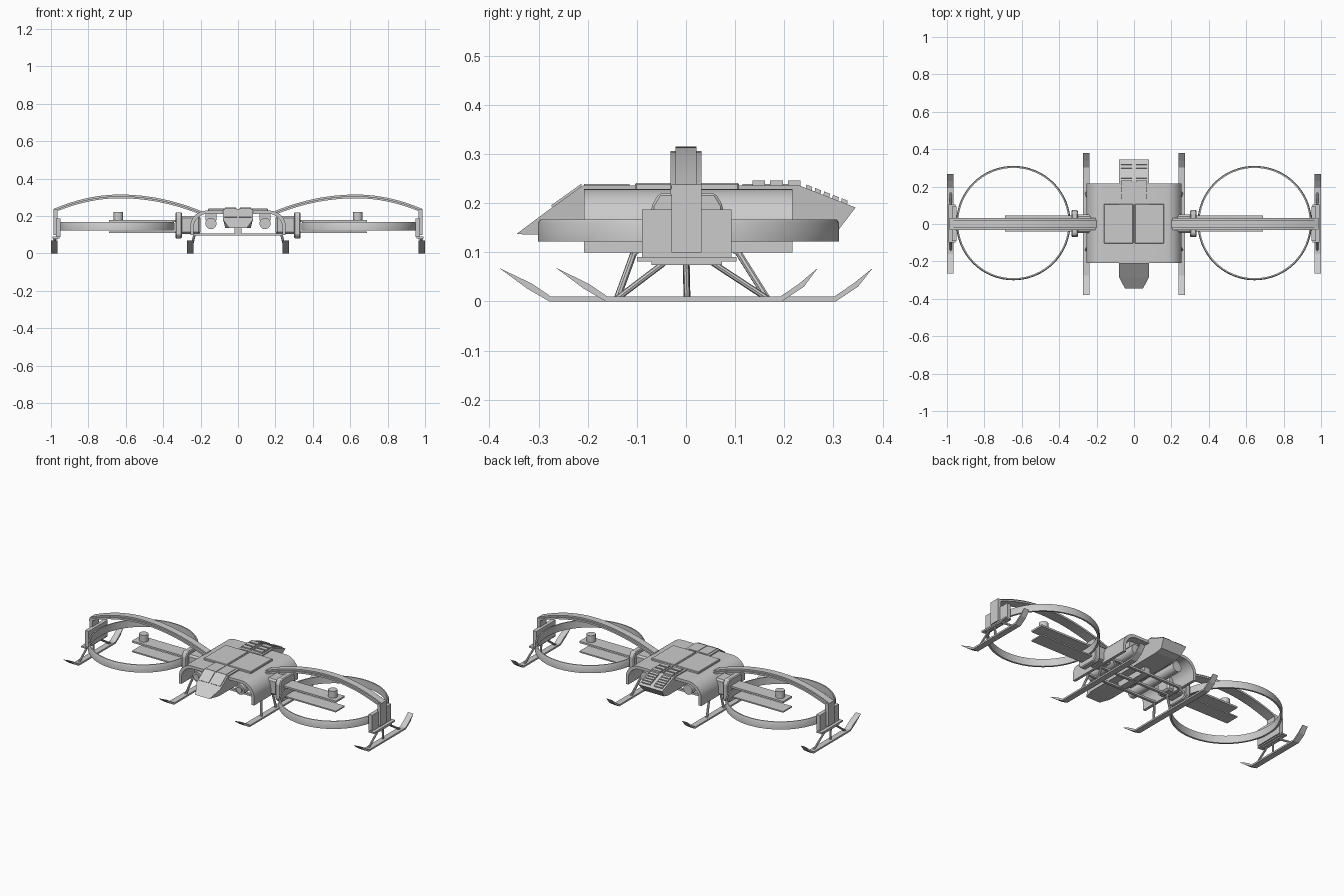
import bpy, bmesh, math
from mathutils import Vector, Matrix

if "Cube" in bpy.data.objects:
    bpy.data.objects.remove(bpy.data.objects["Cube"])


def finish(bm, name, mirror=False, bevel=0, smooth=False):
    bmesh.ops.recalc_face_normals(bm, faces=bm.faces)
    me = bpy.data.meshes.new(name)
    bm.to_mesh(me)
    bm.free()
    ob = bpy.data.objects.new(name, me)
    bpy.context.collection.objects.link(ob)
    if bevel:
        m = ob.modifiers.new("bevel", 'BEVEL')
        m.width, m.segments = bevel, 1
    if mirror:
        ob.modifiers.new("mirror", 'MIRROR').use_axis[0] = True
    if smooth:
        bpy.ops.object.select_all(action='DESELECT')
        ob.select_set(True)
        bpy.context.view_layer.objects.active = ob
        bpy.ops.object.shade_smooth_by_angle(angle=math.radians(35))
    return ob


def box(name, x, y, z, **kw):
    bm = bmesh.new()
    bmesh.ops.create_cube(bm, size=1)
    for v in bm.verts:
        v.co = [(r[0] + r[1]) / 2 + c * (r[1] - r[0]) for c, r in zip(v.co, (x, y, z))]
    return finish(bm, name, **kw)


def prism(name, pts, axis, a, b, edit=None, **kw):
    """Extrude a closed 2D profile along x (pts are y,z) or y (pts are x,z)."""
    bm = bmesh.new()
    place = (lambda p, t: (t, p[0], p[1])) if axis == 'x' else (lambda p, t: (p[0], t, p[1]))
    lo = [bm.verts.new(place(p, a)) for p in pts]
    hi = [bm.verts.new(place(p, b)) for p in pts]
    bm.faces.new(lo)
    bm.faces.new(hi[::-1])
    for i in range(len(pts)):
        j = (i + 1) % len(pts)
        bm.faces.new((lo[i], lo[j], hi[j], hi[i]))
    if edit:
        for v in bm.verts:
            edit(v.co)
    return finish(bm, name, **kw)


def rod(name, p, q, r, sides=8, **kw):
    p, q = Vector(p), Vector(q)
    d = q - p
    bm = bmesh.new()
    mat = Matrix.Translation((p + q) / 2) @ d.to_track_quat('Z', 'Y').to_matrix().to_4x4()
    bmesh.ops.create_cone(bm, cap_ends=True, segments=sides, radius1=r, radius2=r,
                          depth=d.length, matrix=mat)
    return finish(bm, name, **kw)


def lathe(name, profile, cx, cy, seg=64, **kw):
    """Spin a closed (radius, z) profile about a vertical line."""
    bm = bmesh.new()
    rings = [[bm.verts.new((cx + r * math.cos(2 * math.pi * i / seg),
                            cy + r * math.sin(2 * math.pi * i / seg), z)) for r, z in profile]
             for i in range(seg)]
    n = len(profile)
    for i in range(seg):
        u, w = rings[i], rings[(i + 1) % seg]
        for k in range(n):
            bm.faces.new((u[k], w[k], w[(k + 1) % n], u[(k + 1) % n]))
    return finish(bm, name, smooth=True, **kw)


# Body shell: thin open arch
def arch_half(hw, top, rad, n=8):
    return [(hw, 0.10)] + [(hw - rad + rad * math.cos(a), top - rad + rad * math.sin(a))
                           for a in [math.pi / 2 * i / n for i in range(n + 1)]]


def mirror_pts(half):
    return half + [(-x, z) for x, z in half[::-1]]


outer = mirror_pts(arch_half(0.255, 0.229, 0.085))
inner = mirror_pts(arch_half(0.238, 0.212, 0.075))
prism("body_shell", outer + inner[::-1], 'y', -0.208, 0.217, smooth=True)

# Roof panels
for s in (-1, 1):
    x = sorted((s * 0.004, s * 0.16))
    box("roof_panel", x, (-0.104, 0.108), (0.22, 0.241), bevel=0.003)
    x = sorted((s * 0.004, s * 0.065))
    box("front_roof_strip", x, (-0.208, -0.115), (0.22, 0.239))
    box("rear_roof_strip", x, (0.115, 0.225), (0.22, 0.239))


# Central fuselage with tapered nose
def taper(co):
    if co.y < -0.32:
        co.x *= 0.6
    if co.z < 0.15 and co.y > -0.32:
        co.x *= 0.85


prism("fuselage", [(-0.345, 0.137), (-0.285, 0.182), (-0.21, 0.236), (0.23, 0.236),
                   (0.345, 0.191), (0.31, 0.145), (0.27, 0.135), (-0.28, 0.135)],
      'x', -0.08, 0.08, edit=taper)

# Nose windows and rear louvres
for s in (-1, 1):
    x = sorted((s * 0.006, s * 0.072))
    prism("nose_window", [(-0.27, 0.19), (-0.215, 0.229), (-0.212, 0.24), (-0.275, 0.195)], 'x', *x)
    x = sorted((s * 0.012, s * 0.07))
    for i in range(3):
        y = 0.135 + 0.036 * i
        box("top_louvre", x, (y, y + 0.026), (0.23, 0.246))
    for i in range(5):
        y = 0.243 + 0.018 * i
        z = 0.236 - (y - 0.23) * 0.39
        prism("rear_louvre", [(y, z - 0.005), (y + 0.002, z + 0.007),
                              (y + 0.014, z + 0.002), (y + 0.012, z - 0.01)], 'x', *x)

# Under-body pods
rod("under_pod", (0.145, -0.19, 0.16), (0.145, 0.19, 0.16), 0.03, 20, mirror=True, smooth=True)
rod("pod_lens", (0.145, -0.198, 0.16), (0.145, -0.18, 0.16), 0.018, 16, mirror=True)
box("pod_hanger", (0.115, 0.175), (-0.17, 0.17), (0.175, 0.216), mirror=True)

# Cross beams carrying the inner skids
for y in (-0.105, 0, 0.105):
    box("cross_beam", (-0.24, 0.24), (y - 0.008, y + 0.008), (0.096, 0.108))
box("beam_keel", (-0.02, 0.02), (-0.112, 0.112), (0.1, 0.14))

# Rotor arm mount
box("mount_neck", (0.2, 0.31), (-0.047, 0.05), (0.105, 0.2), bevel=0.01, mirror=True)
prism("mount_collar", [(-0.07, 0.1), (-0.05, 0.08), (0.055, 0.08), (0.075, 0.1),
                       (0.075, 0.195), (0.06, 0.22), (-0.055, 0.22), (-0.07, 0.195)],
      'x', 0.3, 0.335, mirror=True, bevel=0.005)

# Rotor guard ring
lathe("rotor_ring", [(0.306, 0.122), (0.306, 0.16), (0.302, 0.167), (0.295, 0.167),
                     (0.295, 0.122)], 0.645, 0.005, mirror=True)

# Two stacked rotor boards with motor hub
box("upper_board", (0.25, 0.69), (-0.04, 0.046), (0.168, 0.179), mirror=True)
box("lower_board", (0.23, 0.69), (-0.04, 0.046), (0.11, 0.118), mirror=True)
rod("motor_hub", (0.64, 0.003, 0.175), (0.64, 0.003, 0.221), 0.026, 20, mirror=True, smooth=True)


# Arched beam over the rotor
def arch_z(x):
    k = 0.087 / 0.43 ** 2 if x < 0.63 else 0.077 / 0.355 ** 2
    return 0.315 - k * (x - 0.63) ** 2


xs = [0.2 + 0.785 * i / 24 for i in range(25)]
for name, hw, hi, lo in (("arch_beam", 0.032, 0.009, 0.02), ("arch_ridge", 0.021, 0, 0.012)):
    prism(name, [(x, arch_z(x) - hi) for x in xs] + [(x, arch_z(x) - lo) for x in xs[::-1]],
          'y', -hw, hw, mirror=True, smooth=True)

# Outer end post
box("end_block", (0.948, 0.972), (-0.09, 0.093), (0.088, 0.187), mirror=True)
box("end_post", (0.965, 0.986), (-0.03, 0.032), (0.1, 0.238), mirror=True)
box("end_foot_plate", (0.955, 0.992), (-0.1, 0.103), (0.081, 0.09), mirror=True)
box("end_foot_pad", (0.965, 0.99), (-0.07, 0.073), (0.074, 0.082), mirror=True)


# Skids with upturned pointed tips
def skid(name, x, y0, y1, tip0, tip1):
    prism(name, [(tip0, 0.068), (y0 - 0.045, 0.026), (y0, 0), (y1, 0), (y1 + 0.045, 0.03),
                 (tip1, 0.068), (y1 + 0.035, 0.036), (y1 - 0.003, 0.01), (y0 + 0.003, 0.01),
                 (y0 - 0.035, 0.036)], 'x', x - 0.018, x + 0.018, mirror=True)


skid("inner_skid", 0.256, -0.278, 0.305, -0.38, 0.38)
skid("outer_skid", 0.982, -0.163, 0.195, -0.264, 0.268)

# Skid struts
for top, bottom in ((-0.045, -0.14), (0.0, 0.002), (0.055, 0.165)):
    rod("outer_strut", (0.98, top, 0.078), (0.98, bottom, 0.006), 0.006, mirror=True)
for top, bottom in ((-0.105, -0.14), (0.0, 0.002), (0.105, 0.165)):
    rod("inner_strut", (0.232, top, 0.102), (0.256, bottom, 0.006), 0.007, mirror=True)
